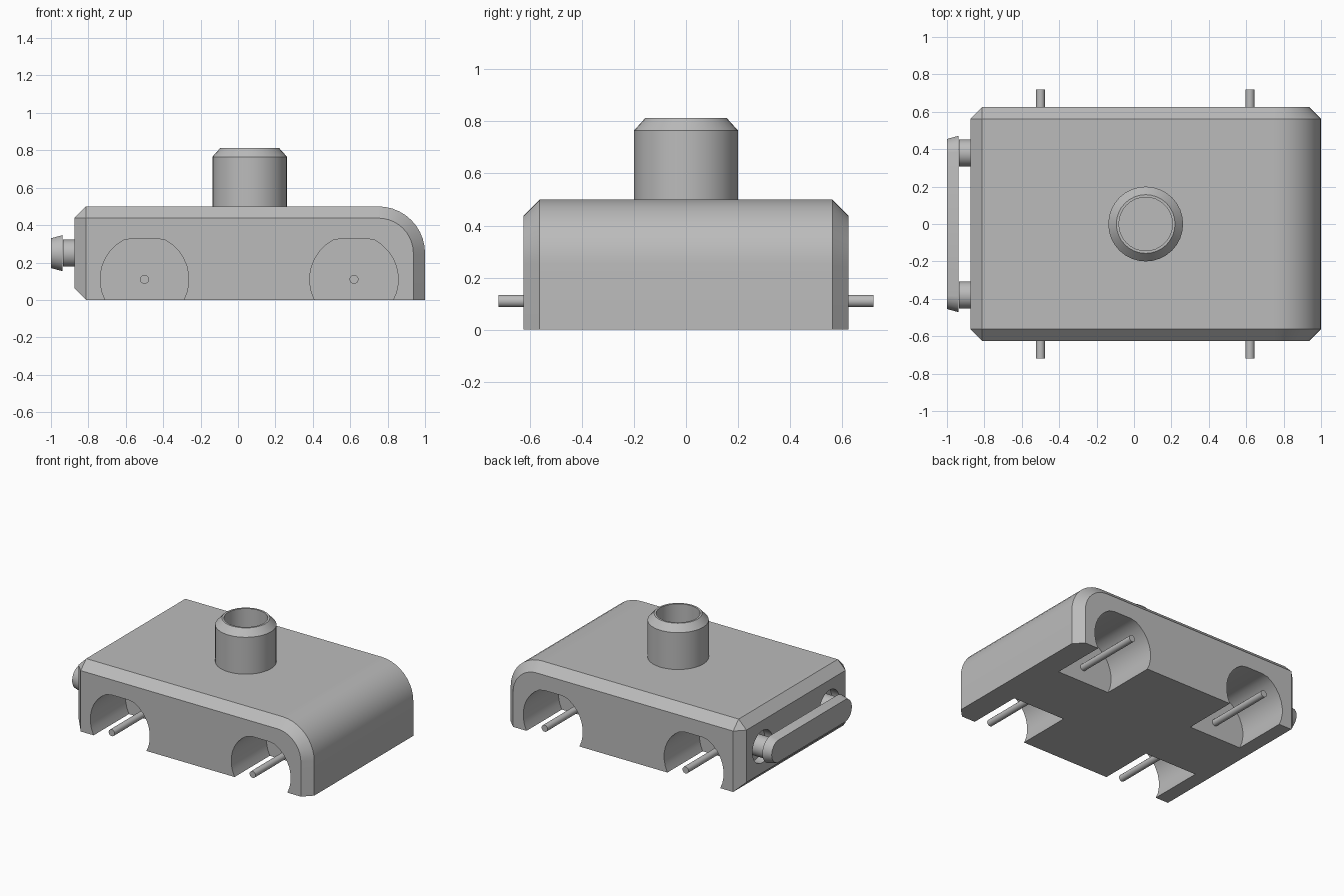
import bpy, bmesh
from math import cos, sin, pi, radians
from mathutils import Matrix

if "Cube" in bpy.data.objects:
    bpy.data.objects.remove(bpy.data.objects["Cube"])

grey = bpy.data.materials.new("plain grey")
grey.use_nodes = True
color = (0.5, 0.5, 0.5, 1)
grey.diffuse_color = color
grey.node_tree.nodes["Principled BSDF"].inputs["Base Color"].default_value = color


def finish(name, bm):
    bmesh.ops.recalc_face_normals(bm, faces=bm.faces)
    mesh = bpy.data.meshes.new(name)
    bm.to_mesh(mesh)
    bm.free()
    mesh.materials.append(grey)
    obj = bpy.data.objects.new(name, mesh)
    bpy.context.collection.objects.link(obj)
    return obj


def hull(name, points):
    """Convex solid around a set of points, with flat regions merged."""
    bm = bmesh.new()
    for p in points:
        bm.verts.new(p)
    bmesh.ops.remove_doubles(bm, verts=bm.verts, dist=1e-5)
    result = bmesh.ops.convex_hull(bm, input=bm.verts)
    loose = [v for v in result["geom_interior"] if isinstance(v, bmesh.types.BMVert)]
    bmesh.ops.delete(bm, geom=loose, context='VERTS')
    bmesh.ops.dissolve_limit(bm, angle_limit=radians(0.5), verts=bm.verts, edges=bm.edges)
    return finish(name, bm)


def circle(u, v, r, n=32):
    return [(u + r * cos(2 * pi * (i + 0.5) / n), v + r * sin(2 * pi * (i + 0.5) / n))
            for i in range(n)]


def along_y(name, outline, y0, y1):
    return hull(name, [(x, y, z) for x, z in outline for y in (y0, y1)])


def along_x(name, outline, x0, x1):
    return hull(name, [(x, y, z) for y, z in outline for x in (x0, x1)])


def smooth(obj):
    bpy.ops.object.select_all(action='DESELECT')
    obj.select_set(True)
    bpy.context.view_layer.objects.active = obj
    bpy.ops.object.shade_smooth_by_angle(angle=radians(30))


def cut(obj, cutter):
    cutter.hide_render = True
    mod = obj.modifiers.new("cut", 'BOOLEAN')
    mod.operation = 'DIFFERENCE'
    mod.solver = 'EXACT'
    mod.object = cutter
    bpy.context.view_layer.objects.active = obj
    bpy.ops.object.modifier_apply(modifier=mod.name)
    bpy.data.objects.remove(cutter)


BACK, NOSE, SIDE, TOP, C = -0.875, 1.0, 0.625, 0.5, 0.0625
WHEELS = {"rear": -0.5, "front": 0.62}
AXLE_Z, WELL_Y = 0.11, 0.225


# Chassis: rounded nose, chamfered sides and back
def nose_arc(r):
    steps = [i * pi / 20 for i in range(11)]
    return [(0.75 + r * sin(a), 0.25 + r * cos(a)) for a in steps]


middle = [(BACK + C, 0), (BACK, C), (BACK, TOP - C), (BACK + C, TOP), (NOSE, 0)] + nose_arc(0.25)
flank = [(BACK + C, 0), (BACK + C, TOP - C), (NOSE - C, 0)] + nose_arc(0.25 - C)
chassis = hull("chassis", [(x, s * (SIDE - C), z) for x, z in middle for s in (-1, 1)]
               + [(x, s * SIDE, z) for x, z in flank for s in (-1, 1)])

# Wheel wells with flattened roofs, and their axle pins
for place, x in WHEELS.items():
    well = [(px, min(pz, 0.328)) for px, pz in circle(x, AXLE_Z, 0.237)]
    for side, s in (("left", 1), ("right", -1)):
        cut(chassis, along_y("well_cutter", well, s * WELL_Y, s * 0.8))
        smooth(along_y(f"{place}_{side}_axle_pin", circle(x, AXLE_Z, 0.024, 16),
                       s * (WELL_Y - 0.01), s * 0.72))

# Recessed buffer posts on the back end
for side, s in (("left", 1), ("right", -1)):
    cut(chassis, along_x("recess_cutter", circle(s * 0.38, 0.25, 0.115), BACK - 0.1, BACK + C))
    smooth(along_x(f"{side}_buffer_post", circle(s * 0.38, 0.25, 0.0725, 24),
                   BACK + C + 0.01, -0.935))
smooth(chassis)

# Tapered bar with round ends joining the posts
bar = [(x, s * 0.375 + y, z) for x, r in ((-0.9375, 0.097), (-1.0, 0.08))
       for s in (-1, 1) for y, z in circle(0, 0.25, r)]
smooth(hull("buffer_bar", bar))

# Hollow socket on the roof
bm = bmesh.new()
outline = [(0.2, 0.49), (0.2, 0.765), (0.157, 0.8125), (0.143, 0.8125), (0.143, 0.505), (0, 0.505)]
verts = [bm.verts.new((r, 0, z)) for r, z in outline]
edges = [bm.edges.new(pair) for pair in zip(verts, verts[1:])]
bmesh.ops.spin(bm, geom=verts + edges, cent=(0, 0, 0), axis=(0, 0, 1), angle=2 * pi, steps=32)
bmesh.ops.remove_doubles(bm, verts=bm.verts, dist=1e-5)
bmesh.ops.transform(bm, matrix=Matrix.Translation((0.0625, 0, 0)), verts=bm.verts)
smooth(finish("roof_socket", bm))
